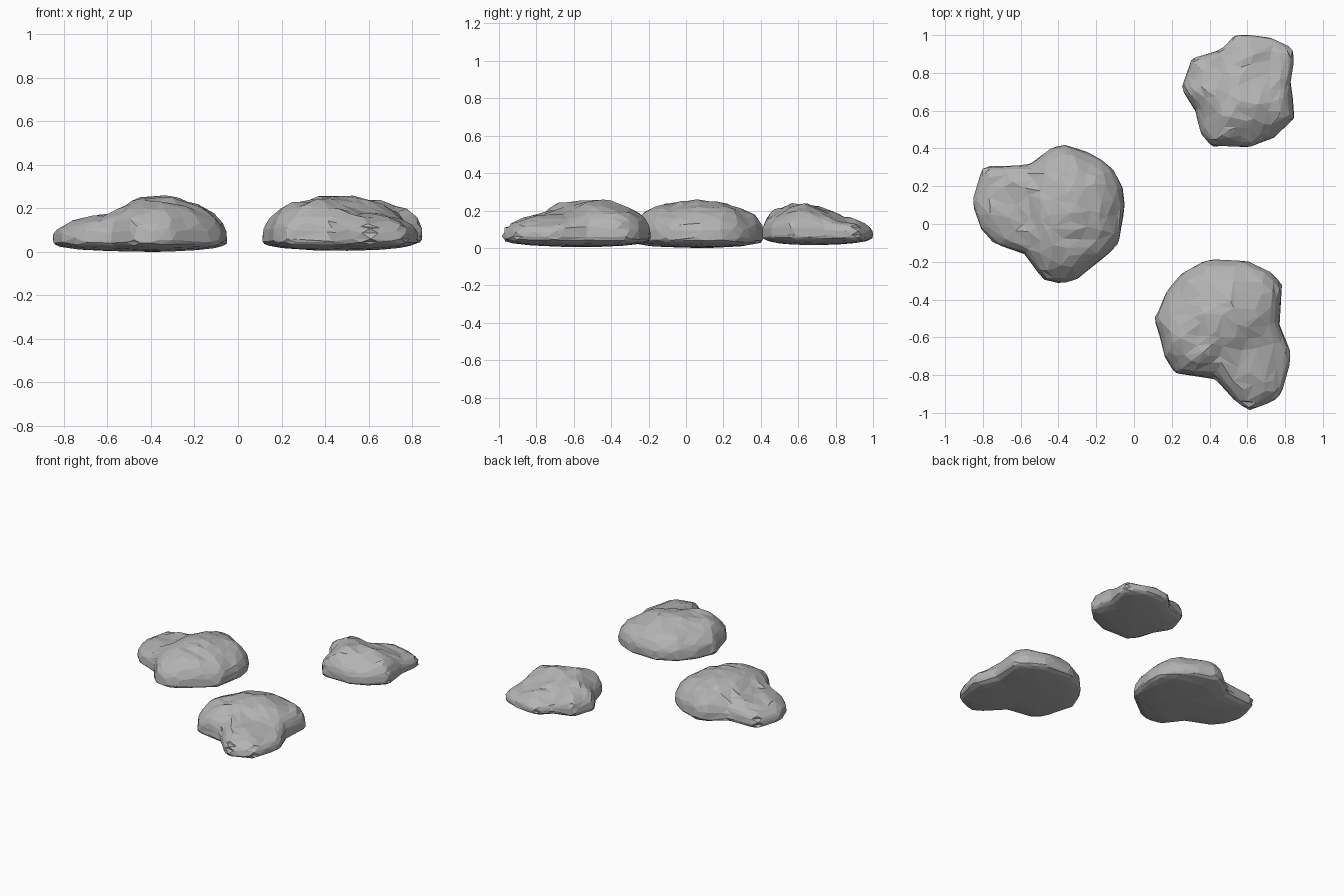
import bpy, bmesh
from mathutils import Vector, noise
from mathutils.geometry import intersect_line_line_2d

if "Cube" in bpy.data.objects:
    bpy.data.objects.remove(bpy.data.objects["Cube"])

stone = bpy.data.materials.new("stone grey")
stone.use_nodes = True
colour = (0.45, 0.45, 0.45, 1)
stone.diffuse_color = colour
bsdf = stone.node_tree.nodes["Principled BSDF"]
bsdf.inputs["Base Color"].default_value = colour
bsdf.inputs["Roughness"].default_value = 0.9


def reach(outline, centre, direction):
    """Distance from the centre to the outline along a direction."""
    for a, b in zip(outline, outline[1:] + outline[:1]):
        hit = intersect_line_line_2d(centre, centre + direction * 2, Vector(a), Vector(b))
        if hit:
            return (hit - centre).length
    return 0.3


def smooth(t):
    t = min(max(t, 0), 1)
    return t * t * (3 - 2 * t)


def boulder(name, outline, centre, peak, lobe, lobe_top, lobe_size, base):
    """Ball fitted to a plan outline, with a low shoulder and chipped facets."""
    centre, lobe = Vector(centre), Vector(lobe)
    waist = base + 0.055
    bm = bmesh.new()
    bmesh.ops.create_icosphere(bm, subdivisions=4, radius=1)
    for v in bm.verts:
        flat = v.co.xy
        spread = min(flat.length, 1)
        way = flat.normalized() if spread > 0.001 else Vector((1, 0))
        spot = centre + way * spread * reach(outline, centre, way)
        top = peak
        if lobe_size:
            near = (spot - lobe).length / lobe_size
            top = lobe_top + (peak - lobe_top) * smooth((near - 0.6) / 0.7)
        if v.co.z > 0:
            z = waist + (top - waist) * v.co.z ** 0.82
        else:
            z = waist - (waist - base) * abs(v.co.z) ** 0.65
        p = Vector((spot.x, spot.y, z))
        # Broad lumps, plus sharp folds on the upper side
        rough = 0.018 * noise.noise(p * 9)
        fold = 0.022 * (abs(noise.noise(Vector((p.x * 7, p.y * 12, p.z * 5)))) - 0.25)
        upper = smooth(v.co.z * 2)
        p.z += (rough + fold) * upper
        p.xy += way * rough * 0.5 * (1 - upper)
        v.co = p
    mesh = bpy.data.meshes.new(name)
    bm.to_mesh(mesh)
    bm.free()
    mesh.materials.append(stone)
    rock = bpy.data.objects.new(name, mesh)
    bpy.context.collection.objects.link(rock)
    # Irregular low-poly facets
    chips = rock.modifiers.new("facets", "DECIMATE")
    chips.ratio = 0.33


boulder("left_rock",
        [(-.05, .08), (-.06, .2), (-.1, .28), (-.24, .38), (-.36, .42), (-.44, .4),
         (-.56, .31), (-.68, .305), (-.8, .31), (-.83, .22), (-.86, .11), (-.82, -.02),
         (-.75, -.1), (-.58, -.16), (-.47, -.3), (-.38, -.31), (-.3, -.29), (-.16, -.18),
         (-.08, -.09)],
        (-.42, .06), .255, (-.78, .12), .18, .3, 0)

boulder("front_rock",
        [(.78, -.32), (.77, -.53), (.83, -.68), (.81, -.8), (.77, -.92), (.6, -.99),
         (.53, -.93), (.43, -.82), (.22, -.79), (.16, -.7), (.11, -.5), (.16, -.38),
         (.25, -.26), (.38, -.19), (.6, -.19), (.72, -.25)],
        (.47, -.55), .255, (.7, -.86), .19, .3, .005)

boulder("back_rock",
        [(.85, .56), (.83, .75), (.85, .85), (.84, .93), (.7, .995), (.53, 1),
         (.46, .92), (.31, .88), (.25, .72), (.32, .6), (.36, .47), (.41, .41),
         (.62, .41), (.74, .46)],
        (.56, .68), .24, (.66, 1), .17, .3, .015)
